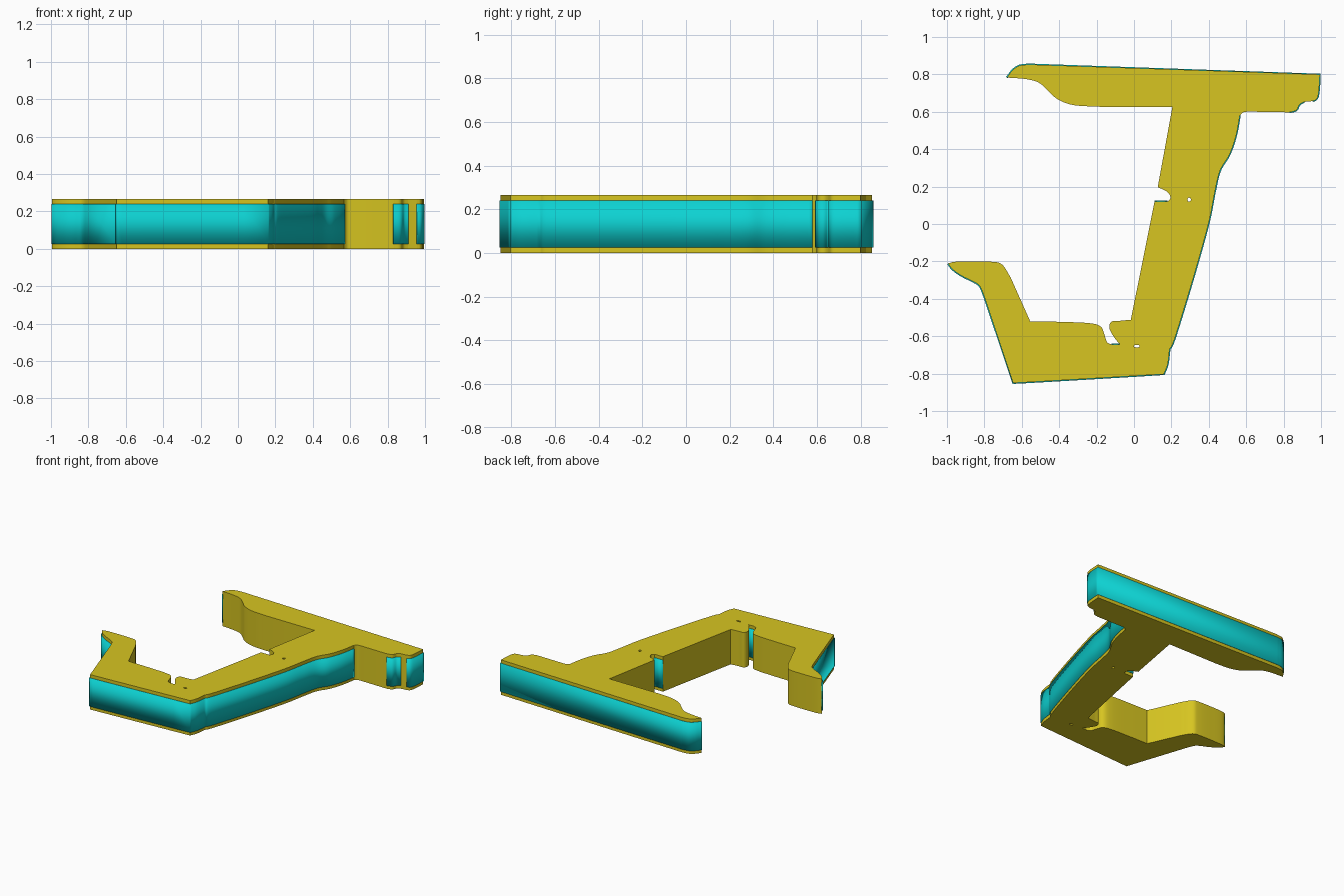
import bpy, math
from mathutils import Vector

if "Cube" in bpy.data.objects:
    bpy.data.objects.remove(bpy.data.objects["Cube"])

HEIGHT, RIM, SKIN = 0.265, 0.025, 0.005


def material(name, rgb):
    m = bpy.data.materials.new(name)
    m.diffuse_color = (*rgb, 1)
    m.use_nodes = True
    m.node_tree.nodes["Principled BSDF"].inputs["Base Color"].default_value = m.diffuse_color
    return m


yellow = material("yellow", (0.68, 0.56, 0.015))
cyan = material("cyan", (0.004, 0.64, 0.64))


def smooth(pts, n=6):
    """Catmull-Rom curve through the points; two points stay a line."""
    p = [Vector(q) for q in pts]
    if len(p) == 2:
        return p
    p = [2 * p[0] - p[1]] + p + [2 * p[-1] - p[-2]]
    out = []
    for a, b, c, d in zip(p, p[1:], p[2:], p[3:]):
        for i in range(n):
            t = i / n
            out.append(0.5 * (2 * b + (c - a) * t + (2 * a - 5 * b + 4 * c - d) * t ** 2
                              + (3 * b - a - 3 * c + d) * t ** 3))
    return out + [p[-2]]


# Outline sections, clockwise from the upper left tip: (has trim, points after the last corner)
start = (-0.68, 0.783)
sections = [
    (1, [(-0.65, 0.822), (-0.615, 0.846), (-0.565, 0.853)]),
    (1, [(0.994, 0.80)]),
    (1, [(0.988, 0.71), (0.978, 0.67), (0.955, 0.657)]),
    (0, [(0.91, 0.653)]),
    (1, [(0.885, 0.638), (0.868, 0.608), (0.83, 0.597)]),
    (0, [(0.61, 0.601)]),
    (0, [(0.585, 0.597), (0.566, 0.58)]),
    (1, [(0.545, 0.47), (0.51, 0.37), (0.46, 0.285), (0.432, 0.17), (0.405, 0.03),
         (0.36, -0.14), (0.29, -0.38), (0.215, -0.62), (0.19, -0.67)]),
    (1, [(0.18, -0.75), (0.16, -0.803)]),
    (1, [(-0.57, -0.846), (-0.647, -0.848)]),
    (1, [(-0.80, -0.39)]),
    (1, [(-0.825, -0.332), (-0.86, -0.308), (-0.92, -0.278), (-0.97, -0.243), (-0.994, -0.212)]),
    (0, [(-0.965, -0.203), (-0.90, -0.20), (-0.76, -0.202), (-0.705, -0.217), (-0.66, -0.285)]),
    (0, [(-0.555, -0.52)]),
    (0, [(-0.40, -0.523), (-0.24, -0.53), (-0.18, -0.547), (-0.16, -0.585), (-0.145, -0.63),
         (-0.12, -0.645)]),
    (1, [(-0.075, -0.645)]),
    (0, [(-0.11, -0.60), (-0.132, -0.555), (-0.12, -0.522), (-0.08, -0.518), (-0.017, -0.512)]),
    (0, [(0.11, 0.12)]),
    (1, [(0.18, 0.12)]),
    (0, [(0.195, 0.14), (0.178, 0.172), (0.127, 0.197)]),
    (0, [(0.205, 0.625)]),
    (0, [(-0.21, 0.627)]),
    (0, [(-0.33, 0.637), (-0.41, 0.668), (-0.46, 0.713), (-0.51, 0.756), (-0.58, 0.775), start]),
]

outline, trims, last, was_trim = [], [], start, 0
for trim, pts in sections:
    run = smooth([last] + pts)
    outline += run[:-1]
    if trim:
        if was_trim:
            trims[-1] += run[1:]
        else:
            trims.append(list(run))
    last, was_trim = pts[-1], trim


def finish(ob, mat):
    bpy.ops.object.select_all(action='DESELECT')
    ob.select_set(True)
    bpy.context.view_layer.objects.active = ob
    if ob.type == 'CURVE':
        bpy.ops.object.convert(target='MESH')
        ob = bpy.context.object
    ob.data.materials.clear()
    ob.data.materials.append(mat)
    bpy.ops.object.shade_smooth_by_angle(angle=math.radians(30))


# Thick flat body with two small through holes
curve = bpy.data.curves.new("body", 'CURVE')
curve.dimensions, curve.fill_mode, curve.extrude = '2D', 'BOTH', HEIGHT / 2


def ellipse(x, y, rx, ry, n=16):
    return [Vector((x + rx * math.cos(k * math.tau / n), y + ry * math.sin(k * math.tau / n)))
            for k in range(n)]


for loop in (outline, ellipse(0.295, 0.13, 0.009, 0.011), ellipse(0.015, -0.653, 0.016, 0.007)):
    s = curve.splines.new('POLY')
    s.points.add(len(loop) - 1)
    for pt, co in zip(s.points, loop):
        pt.co = (co.x, co.y, 0, 1)
    s.use_cyclic_u = True
body = bpy.data.objects.new("body", curve)
body.location.z = HEIGHT / 2
bpy.context.collection.objects.link(body)
finish(body, yellow)

# Coloured side bands standing slightly proud of the outer walls
for run in trims:
    n = len(run)
    verts = [(p.x, p.y, z) for z in (RIM, HEIGHT - RIM) for p in run]
    faces = [(i, i + n, i + n + 1, i + 1) for i in range(n - 1)]
    me = bpy.data.meshes.new("side_band")
    me.from_pydata(verts, [], faces)
    band = bpy.data.objects.new("side_band", me)
    bpy.context.collection.objects.link(band)
    sol = band.modifiers.new("thickness", 'SOLIDIFY')
    sol.thickness, sol.offset = SKIN * 2, 0
    finish(band, cyan)
